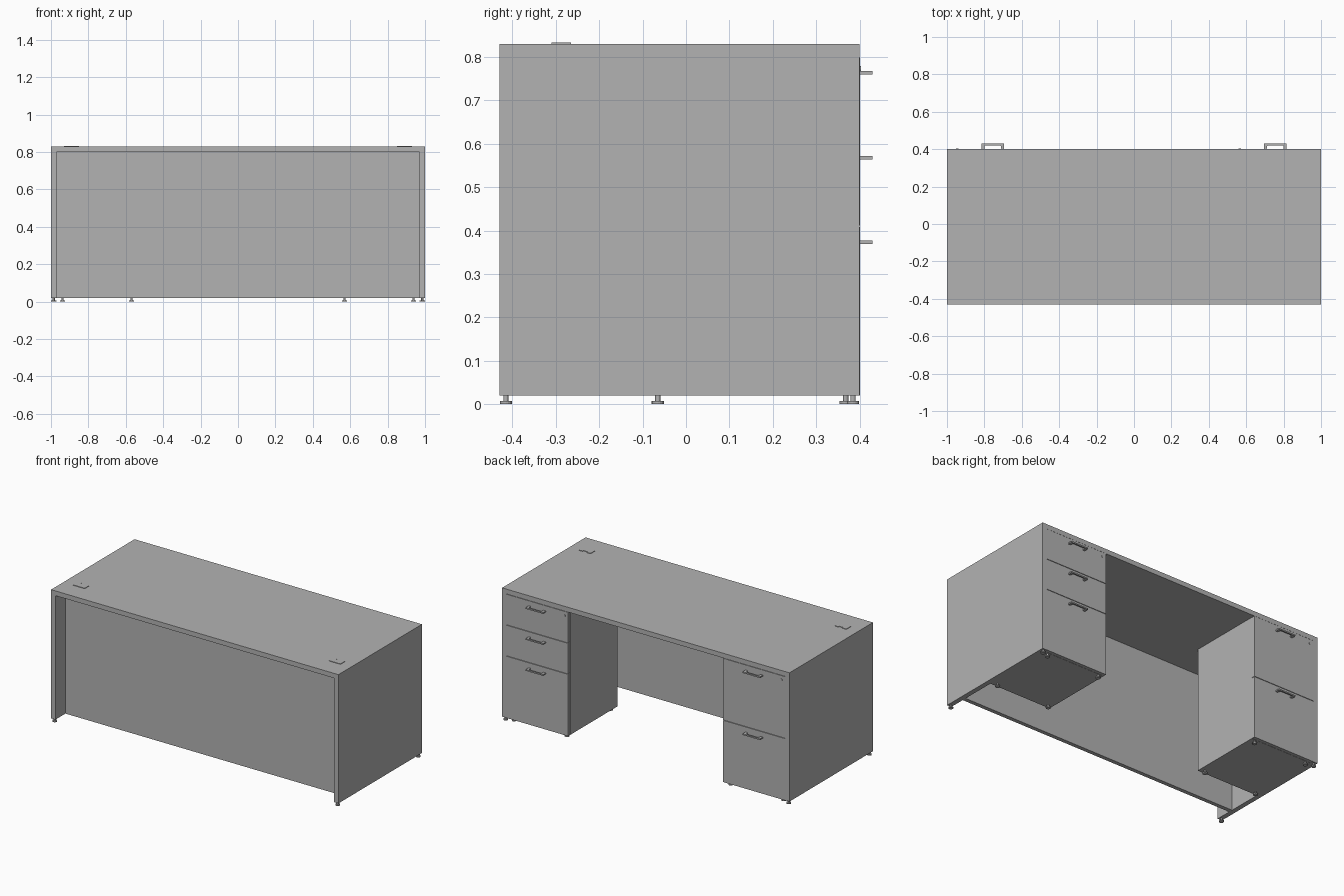
import bpy
import bmesh
from mathutils import Matrix, Vector

if "Cube" in bpy.data.objects:
    bpy.data.objects.remove(bpy.data.objects["Cube"])

grey = bpy.data.materials.new("plain grey")
grey.use_nodes = True
colour = (0.45, 0.45, 0.45, 1)
grey.diffuse_color = colour
grey.node_tree.nodes["Principled BSDF"].inputs["Base Color"].default_value = colour

WIDTH, FRONT, BACK = 1.0, -0.43, 0.40      # half width and depth limits
BASE, TOP, BOARD = 0.02, 0.83, 0.03        # heights and board thickness
UNDER = TOP - BOARD
INNER = WIDTH - BOARD
PED_IN, PED_FRONT = 0.54, -0.09            # pedestal inner side and far end
FACE = 0.02                                # drawer face thickness
GAP = 0.0015


def finish(name, bm):
    bmesh.ops.recalc_face_normals(bm, faces=bm.faces)
    mesh = bpy.data.meshes.new(name)
    bm.to_mesh(mesh)
    bm.free()
    mesh.materials.append(grey)
    ob = bpy.data.objects.new(name, mesh)
    bpy.context.scene.collection.objects.link(ob)
    return ob


def box(name, x, y, z):
    """Box from three (low, high) ranges."""
    bm = bmesh.new()
    size = Vector((x[1] - x[0], y[1] - y[0], z[1] - z[0]))
    mid = Vector((sum(x), sum(y), sum(z))) / 2
    bmesh.ops.create_cube(bm, size=1, matrix=Matrix.LocRotScale(mid, None, size))
    return finish(name, bm)


def span(side, a, b):
    """Range mirrored to the given side."""
    return tuple(sorted((side * a, side * b)))


def cylinder(bm, radius, low, high, matrix):
    bmesh.ops.create_cone(bm, cap_ends=True, segments=16, radius1=radius, radius2=radius,
                          depth=high - low,
                          matrix=matrix @ Matrix.Translation((0, 0, (low + high) / 2)))


def foot(name, x, y):
    bm = bmesh.new()
    at = Matrix.Translation((x, y, 0))
    cylinder(bm, 0.014, 0, 0.007, at)
    cylinder(bm, 0.006, 0.007, BASE, at)
    finish(name, bm)


def handle(name, x, z):
    """Flat U-shaped pull, extruded upward from its outline."""
    outline = [(0.06, 0), (0.06, 0.03), (-0.06, 0.03), (-0.06, 0),
               (-0.046, 0), (-0.042, 0.021), (0.042, 0.021), (0.046, 0)]
    bm = bmesh.new()
    face = bm.faces.new([bm.verts.new((x + px, BACK + py, z - 0.004)) for px, py in outline])
    out = bmesh.ops.extrude_face_region(bm, geom=[face], use_keep_orig=True)
    verts = [v for v in out["geom"] if isinstance(v, bmesh.types.BMVert)]
    bmesh.ops.translate(bm, verts=verts, vec=(0, 0, 0.008))
    finish(name, bm)


def lock(name, x, z):
    bm = bmesh.new()
    turn = Matrix.Translation((x, BACK, z)) @ Matrix.Rotation(-1.5708, 4, "X")
    cylinder(bm, 0.007, -0.002, 0.003, turn)
    finish(name, bm)


def cut(target, cutter):
    mod = target.modifiers.new("slot", "BOOLEAN")
    mod.operation = "DIFFERENCE"
    mod.solver = "EXACT"
    mod.object = cutter
    bpy.context.view_layer.objects.active = target
    bpy.ops.object.modifier_apply(modifier=mod.name)


# Main boards
box("desktop", (-WIDTH, WIDTH), (FRONT, BACK), (UNDER, TOP))
box("modesty_panel", (-INNER, INNER), (-0.33, -0.305), (BASE, UNDER))

# Drawer splits, from the bottom up, on each side
splits = {1: (BASE, 0.41, 0.605, UNDER), -1: (BASE, 0.41, UNDER)}

for side, label in ((1, "left"), (-1, "right")):
    box(label + "_end_panel", span(side, INNER, WIDTH), (FRONT, BACK), (BASE, UNDER))
    box(label + "_pedestal", span(side, PED_IN, INNER), (PED_FRONT, BACK - FACE - GAP), (BASE, UNDER))

    # Drawer faces with a pull near the top of each
    levels = splits[side]
    for i, (low, high) in enumerate(zip(levels, levels[1:])):
        part = f"{label}_drawer_{i + 1}"
        x = span(side, PED_IN, INNER - GAP)
        box(part + "_face", x, (BACK - FACE, BACK + 0.001), (low + (GAP if i else 0), high - GAP))
        handle(part + "_handle", side * 0.755, high - 0.037)
    lock(label + "_lock", span(side, PED_IN, INNER)[0] + 0.025, 0.772)

    # Levelling feet
    for y in (-0.415, 0.385):
        foot(label + "_panel_foot", side * 0.985, y)
    for x in (0.57, 0.938):
        for y in (-0.065, 0.368):
            foot(label + "_pedestal_foot", side * x, y)

    # Cable cover with a narrow slot
    cover = box(label + "_cable_cover", span(side, 0.85, 0.93), (-0.31, -0.265), (TOP, TOP + 0.003))
    slot = box("slot_cutter", span(side, 0.875, 0.905), (-0.273, -0.26), (TOP - 0.01, TOP + 0.01))
    slot.hide_render = True
    cut(cover, slot)
    bpy.data.objects.remove(slot)
